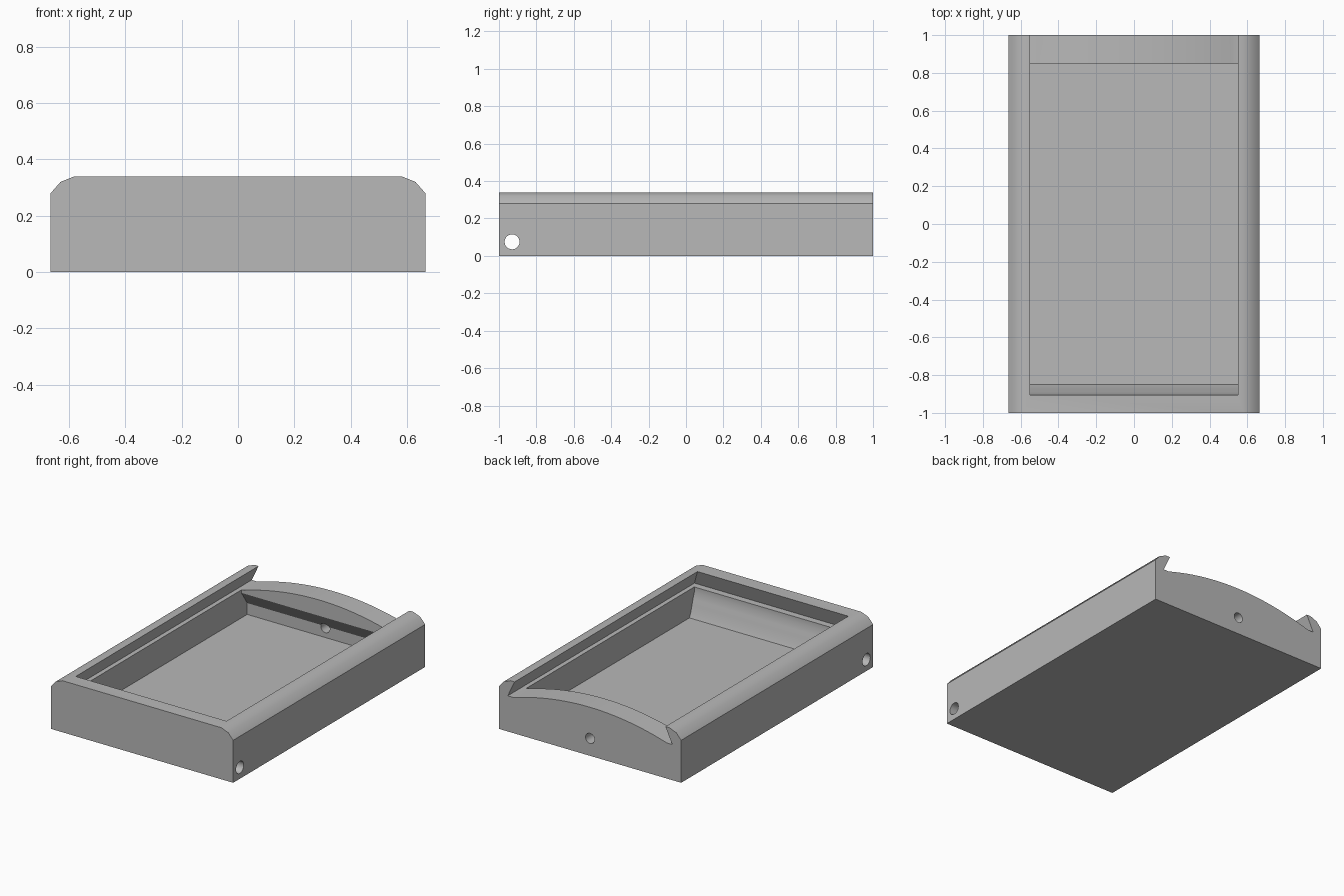
import bpy, bmesh, math
from mathutils import Vector

if "Cube" in bpy.data.objects:
    bpy.data.objects.remove(bpy.data.objects["Cube"], do_unlink=True)

grey = bpy.data.materials.new("plain grey")
grey.use_nodes = True
grey.diffuse_color = (0.48, 0.48, 0.48, 1)
grey.node_tree.nodes["Principled BSDF"].inputs["Base Color"].default_value = (0.48, 0.48, 0.48, 1)


def loft(name, start, end):
    """Solid between two matching outlines."""
    bm = bmesh.new()
    a = [bm.verts.new(p) for p in start]
    b = [bm.verts.new(p) for p in end]
    bm.faces.new(a)
    bm.faces.new(b)
    for i in range(len(a)):
        j = (i + 1) % len(a)
        bm.faces.new((a[i], a[j], b[j], b[i]))
    bmesh.ops.recalc_face_normals(bm, faces=bm.faces)
    mesh = bpy.data.meshes.new(name)
    bm.to_mesh(mesh)
    bm.free()
    mesh.materials.append(grey)
    ob = bpy.data.objects.new(name, mesh)
    bpy.context.collection.objects.link(ob)
    return ob


def along_y(name, profile, y0, y1):
    return loft(name, [(x, y0, z) for x, z in profile], [(x, y1, z) for x, z in profile])


def along_x(name, profile, x0, x1):
    return loft(name, [(x0, y, z) for y, z in profile], [(x1, y, z) for y, z in profile])


def circle(u, v, r, n=24):
    return [(u + r * math.cos(math.tau * i / n), v + r * math.sin(math.tau * i / n)) for i in range(n)]


def combine(target, tool, operation):
    tool.hide_render = True
    mod = target.modifiers.new(operation, "BOOLEAN")
    mod.operation = operation
    mod.solver = "EXACT"
    mod.object = tool
    bpy.context.view_layer.objects.active = target
    bpy.ops.object.modifier_apply(modifier=mod.name)
    bpy.data.objects.remove(tool, do_unlink=True)


# Body with rounded long top edges
half = [(0.665, 0), (0.665, 0.28), (0.63, 0.32), (0.58, 0.34)]
body = along_y("case_body", half + [(-x, z) for x, z in reversed(half)], -1, 1)

# Dovetail lid groove, open at the back
SHELF = 0.235


def groove_outline(x, front, z):
    return [(-x, front, z), (x, front, z), (x, 1.1, z), (-x, 1.1, z)]


combine(body, loft("groove_cutter", groove_outline(0.6, -0.945, SHELF),
                   groove_outline(0.55, -0.905, 0.3401)), "DIFFERENCE")

# Arched top of the back wall
arch = [(0.56, 0.225)]
for i in range(25):
    x = 0.56 - 1.12 * i / 24
    arch.append((x, SHELF + 0.085 * (1 - (x / 0.56) ** 2)))
arch.append((-0.56, 0.225))
combine(body, along_y("back_arch", arch, 0.85, 1), "UNION")

# Cavity: curved ramp at the front, undercut at the back
cavity = [(-0.85, 0.05), (-0.863, 0.08), (-0.875, 0.12), (-0.887, 0.16), (-0.9, 0.2), (-0.9, 0.25),
          (0.85, 0.25), (0.85, 0.215), (0.91, 0.125), (0.91, 0.05)]
combine(body, along_x("cavity_cutter", cavity, -0.57, 0.57), "DIFFERENCE")

# Cross hole through the front wall and pin hole through the back wall
combine(body, along_x("cross_hole_cutter", circle(-0.93, 0.075, 0.04), -0.8, 0.8), "DIFFERENCE")
combine(body, along_y("pin_hole_cutter", circle(0, 0.115, 0.033), 0.8, 1.1), "DIFFERENCE")

bpy.ops.object.select_all(action="DESELECT")
body.select_set(True)
bpy.context.view_layer.objects.active = body
bpy.ops.object.shade_smooth_by_angle(angle=math.radians(32))
